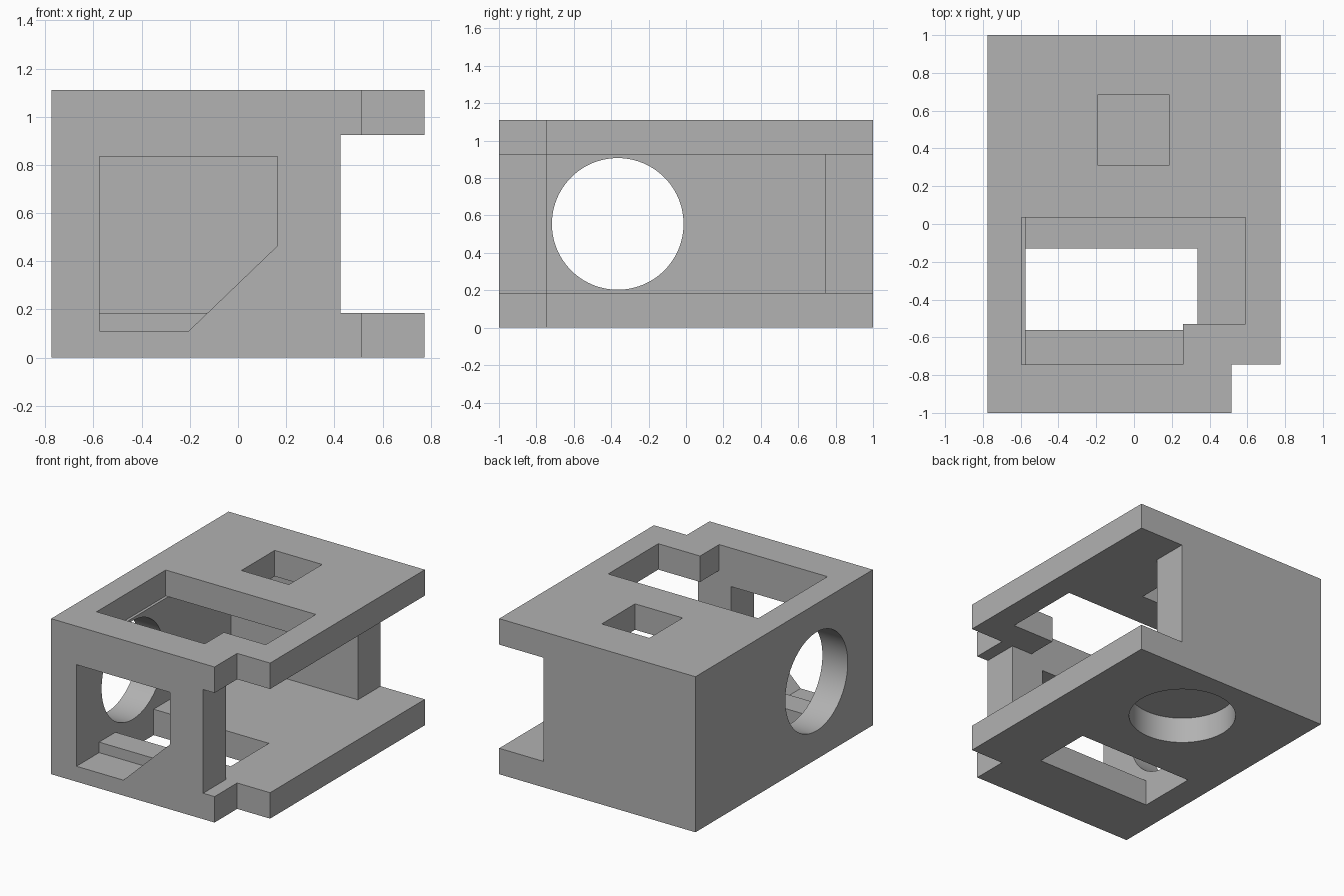
import bpy, bmesh, math
from mathutils import Vector

cube = bpy.data.objects.get("Cube")
if cube:
    bpy.data.objects.remove(cube, do_unlink=True)

HX, TOP = 0.775, 1.11          # half width, height
FLOOR, CEIL = 0.185, 0.925     # inner faces of the two plates
WALL_Y, LEFT_IN, RIGHT_END = 0.745, -0.575, 0.425

grey = bpy.data.materials.new("plain grey")
grey.use_nodes = True
colour = (0.445, 0.445, 0.445, 1)
grey.diffuse_color = colour
grey.node_tree.nodes["Principled BSDF"].inputs["Base Color"].default_value = colour


def prism(name, profile, axis, low, high):
    """Extrude a 2D profile along x, y or z between low and high."""
    place = {"x": lambda u, v: (low, u, v),
             "y": lambda u, v: (u, low, v),
             "z": lambda u, v: (u, v, low)}[axis]
    bm = bmesh.new()
    face = bm.faces.new([bm.verts.new(place(u, v)) for u, v in profile])
    grown = bmesh.ops.extrude_face_region(bm, geom=[face])["geom"]
    shift = Vector([(high - low) * (a == axis) for a in "xyz"])
    bmesh.ops.translate(bm, vec=shift,
                        verts=[g for g in grown if isinstance(g, bmesh.types.BMVert)])
    bmesh.ops.recalc_face_normals(bm, faces=bm.faces)
    mesh = bpy.data.meshes.new(name)
    bm.to_mesh(mesh)
    bm.free()
    mesh.materials.append(grey)
    obj = bpy.data.objects.new(name, mesh)
    bpy.context.collection.objects.link(obj)
    return obj


def rect(u0, u1, v0, v1):
    return [(u0, v0), (u1, v0), (u1, v1), (u0, v1)]


def circle(u, v, r, n=96):
    return [(u + r * math.cos(2 * math.pi * i / n),
             v + r * math.sin(2 * math.pi * i / n)) for i in range(n)]


# Outer block with the stepped front corner
housing = prism("housing", [(-HX, -1), (0.515, -1), (0.515, -WALL_Y),
                            (HX, -WALL_Y), (HX, 1), (-HX, 1)], "z", 0, TOP)

# Inner room, open along the whole +x side
room = [(LEFT_IN, -WALL_Y), (RIGHT_END, -WALL_Y), (RIGHT_END, -1.2), (1, -1.2),
        (1, 1.2), (RIGHT_END, 1.2), (RIGHT_END, WALL_Y), (LEFT_IN, WALL_Y)]
# Large opening and chamfered window outlines
hatch = [(-0.595, -WALL_Y), (0.26, -WALL_Y), (0.26, -0.53),
         (0.59, -0.53), (0.59, 0.035), (-0.595, 0.035)]
window = [(LEFT_IN, 0.11), (-0.205, 0.11), (0.165, 0.465),
          (0.165, 0.835), (LEFT_IN, 0.835)]

cutters = [
    prism("room_cutter", room, "z", FLOOR, CEIL),
    prism("hatch_cutter", hatch, "z", CEIL, 1.3),
    prism("top_square_cutter", rect(-0.19, 0.185, 0.31, 0.685), "z", 0.8, 1.3),
    prism("floor_slot_cutter", rect(LEFT_IN, 0.335, -0.56, -0.13), "z", -0.2, 0.3),
    prism("floor_round_cutter", circle(0, 0.497, 0.352), "z", -0.2, FLOOR),
    prism("side_round_cutter", circle(-0.365, 0.555, 0.352), "x", -1, -0.4),
    prism("window_cutter", window, "y", -1.2, -WALL_Y),
]

# Cut every opening, then discard the cutters
bpy.context.view_layer.objects.active = housing
for cutter in cutters:
    cutter.hide_render = True
    mod = housing.modifiers.new(cutter.name, "BOOLEAN")
    mod.operation = "DIFFERENCE"
    mod.solver = "EXACT"
    mod.object = cutter
    bpy.ops.object.modifier_apply(modifier=mod.name)
    bpy.data.objects.remove(cutter, do_unlink=True)

# Smooth round holes, sharp everywhere else
bpy.ops.object.select_all(action="DESELECT")
housing.select_set(True)
bpy.ops.object.shade_smooth_by_angle(angle=math.radians(30))
